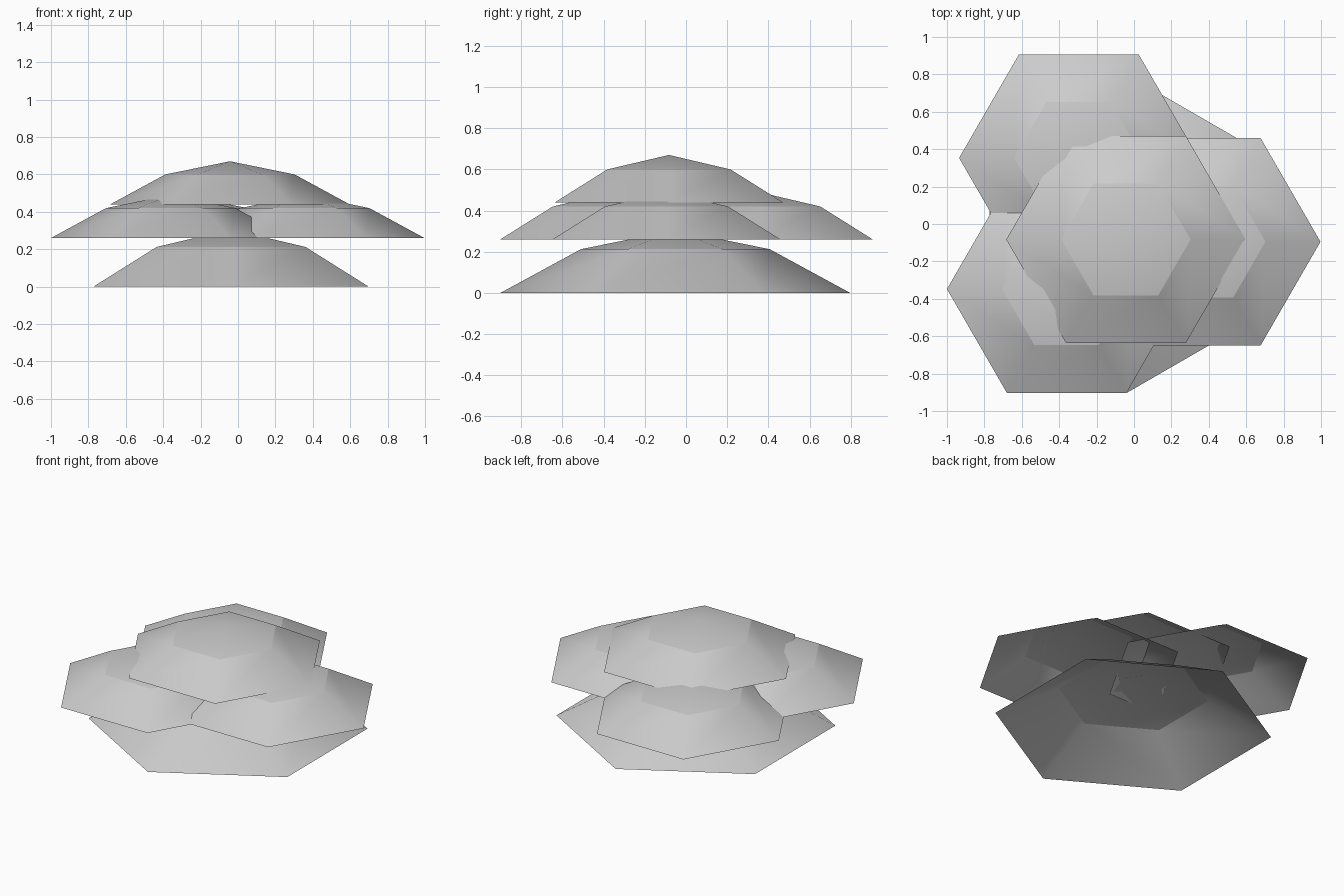
import bpy
import bmesh
from math import cos, sin, radians

cube = bpy.data.objects.get("Cube")
if cube:
    bpy.data.objects.remove(cube, do_unlink=True)

grey = bpy.data.materials.new("plain grey")
grey.use_nodes = True
COLOUR = (0.6, 0.6, 0.6, 1)
grey.diffuse_color = COLOUR
grey.node_tree.nodes["Principled BSDF"].inputs["Base Color"].default_value = COLOUR


def shell(name, centre, radius, turn=0):
    """Open six-sided dome: sloping skirt, crisp shoulder, shallow cap."""
    bm = bmesh.new()

    def ring(size, height):
        angles = [radians(60 * i + turn) for i in range(6)]
        return [bm.verts.new((size * cos(a), size * sin(a), height)) for a in angles]

    rim = ring(radius, 0)
    shoulder = ring(radius * 0.54, radius * 0.25)
    peak = bm.verts.new((0, 0, radius * 0.36))
    for i in range(6):
        j = (i + 1) % 6
        bm.faces.new((rim[i], rim[j], shoulder[j], shoulder[i]))
        bm.faces.new((shoulder[i], shoulder[j], peak))
        bm.edges.get((shoulder[i], shoulder[j])).smooth = False
    for face in bm.faces:
        face.smooth = True
    bm.normal_update()
    mesh = bpy.data.meshes.new(name)
    bm.to_mesh(mesh)
    bm.free()
    mesh.materials.append(grey)
    obj = bpy.data.objects.new(name, mesh)
    obj.location = centre
    bpy.context.collection.objects.link(obj)
    return obj


# Large bottom dome, turned so its corners point front and back
shell("bottom_dome", (-0.037, -0.052, 0), 0.85, turn=30)

# Three overlapping domes of the middle tier
shell("middle_dome_left", (0.357, -0.095, 0.26), 0.64)
shell("middle_dome_front", (-0.36, -0.348, 0.26), 0.64)
shell("middle_dome_back", (-0.295, 0.353, 0.26), 0.64)

# Single dome on top
shell("top_dome", (-0.043, -0.083, 0.44), 0.64)
